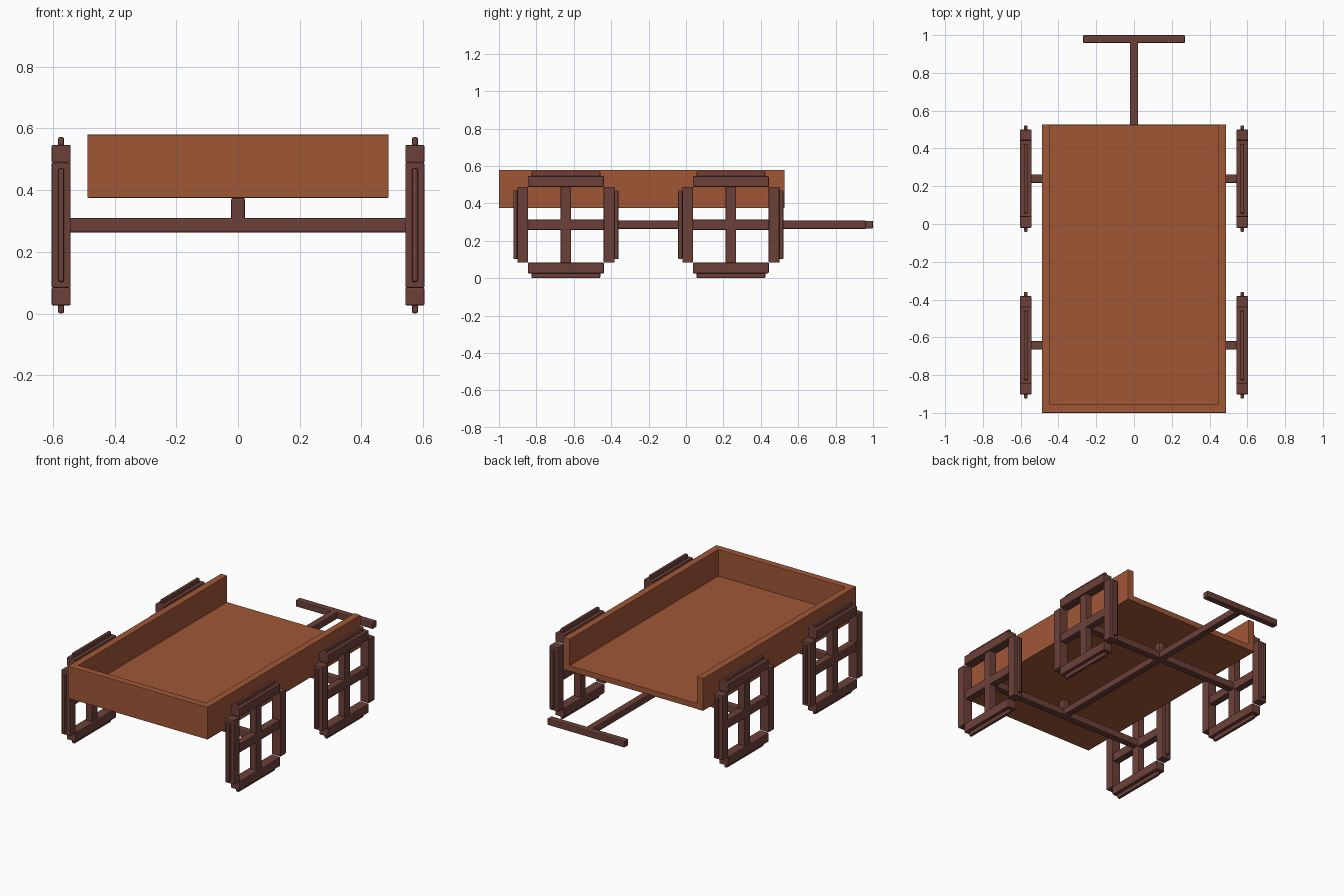
import bpy, bmesh

if "Cube" in bpy.data.objects:
    bpy.data.objects.remove(bpy.data.objects["Cube"])


def material(name, rgb):
    m = bpy.data.materials.new(name)
    m.diffuse_color = (*rgb, 1)
    m.use_nodes = True
    m.node_tree.nodes["Principled BSDF"].inputs["Base Color"].default_value = m.diffuse_color
    return m


ORANGE = material("orange_wood", (0.352, 0.095, 0.036))
BROWN = material("brown_wood", (0.15, 0.051, 0.04))


def finish(name, bm, mat, bevel):
    bmesh.ops.recalc_face_normals(bm, faces=bm.faces)
    mesh = bpy.data.meshes.new(name)
    bm.to_mesh(mesh)
    bm.free()
    mesh.materials.append(mat)
    ob = bpy.data.objects.new(name, mesh)
    bpy.context.collection.objects.link(ob)
    mod = ob.modifiers.new("bevel", 'BEVEL')
    mod.width = bevel
    mod.segments = 2
    mod.limit_method = 'ANGLE'
    return ob


def add_box(bm, center, half):
    for v in bmesh.ops.create_cube(bm, size=2)["verts"]:
        v.co = [c + h * k for c, h, k in zip(center, half, v.co)]


def boxes(name, parts, mat=BROWN, bevel=0.006):
    bm = bmesh.new()
    for center, half in parts:
        add_box(bm, center, half)
    return finish(name, bm, mat, bevel)


# Tray: U-shaped wall, open at the handle end, with a floor inside
X, T, BACK, END = 0.488, 0.044, -1.0, 0.527
outline = [(-X, END), (-X, BACK), (X, BACK), (X, END),
           (X - T, END), (X - T, BACK + T), (T - X, BACK + T), (T - X, END)]
bm = bmesh.new()
face = bm.faces.new([bm.verts.new((x, y, 0.375)) for x, y in outline])
top = bmesh.ops.extrude_face_region(bm, geom=[face], use_keep_orig=True)["geom"]
bmesh.ops.translate(bm, vec=(0, 0, 0.205),
                    verts=[g for g in top if isinstance(g, bmesh.types.BMVert)])
finish("tray_walls", bm, ORANGE, 0.003)
boxes("tray_floor", [((0, (BACK + END) / 2 + 0.01, 0.394), (X - T + 0.01, (END - BACK) / 2 - 0.011, 0.018))],
      ORANGE, 0.002)

CZ = 0.286
AXLES = {"front": 0.24, "rear": -0.642}
for label, y in AXLES.items():
    # Axle and the post carrying the tray
    boxes(label + "_axle", [((0, y, CZ), (0.56, 0.023, 0.023))])
    boxes(label + "_post", [((0, y, 0.334), (0.023, 0.023, 0.042))], bevel=0.009)

    for side, s in (("left", -1), ("right", 1)):
        x = 0.573 * s
        # Wheel rim of four bars, with a raised tread strip on each
        rim, tread = [], []
        for d in (-1, 1):
            rim.append(((x, y, CZ + 0.231 * d), (0.031, 0.203, 0.029)))
            rim.append(((x, y + 0.231 * d, CZ), (0.031, 0.029, 0.203)))
            tread.append(((x, y, CZ + 0.27 * d), (0.01, 0.184, 0.0155)))
            tread.append(((x, y + 0.27 * d, CZ), (0.01, 0.0115, 0.184)))
        boxes(f"{label}_{side}_wheel_rim", rim, bevel=0.005)
        boxes(f"{label}_{side}_wheel_tread", tread)
        # Crossed spokes
        boxes(f"{label}_{side}_wheel_spokes",
              [((x, y, CZ), (0.024, 0.205, 0.028)), ((x, y, CZ), (0.0235, 0.028, 0.205))], bevel=0.005)

# Draw pole and pull handle
boxes("draw_pole", [((0, 0.16, CZ), (0.022, 0.805, 0.022))])
boxes("pull_handle", [((0, 0.979, CZ), (0.27, 0.021, 0.021))])
